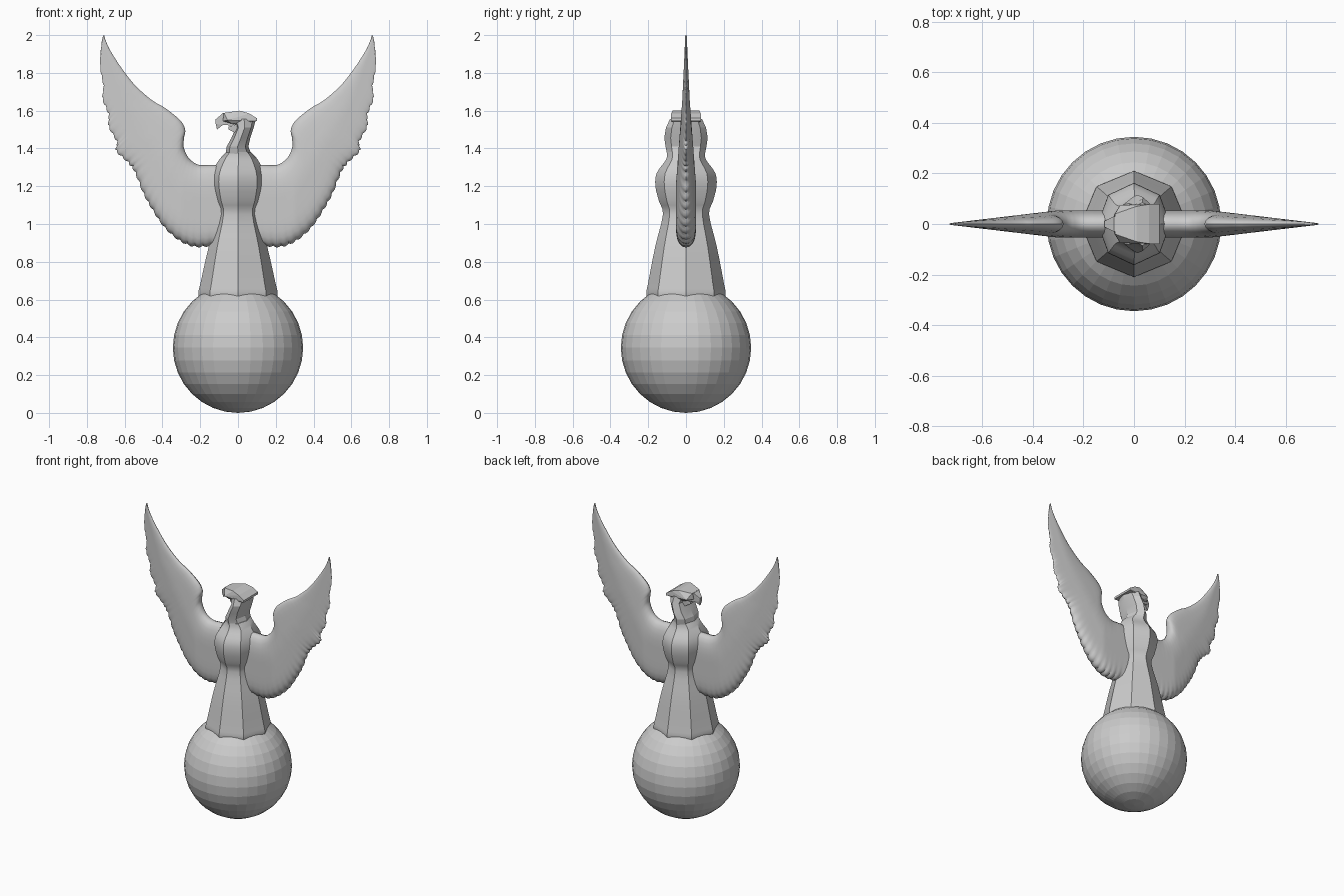
import bpy, bmesh, math
from mathutils import Vector

if "Cube" in bpy.data.objects:
    bpy.data.objects.remove(bpy.data.objects["Cube"])


def smooth_rows(rows, steps):
    """Catmull-Rom interpolation through rows of numbers."""
    pts = [Vector(r) for r in rows]
    out = []
    for i in range(len(pts) - 1):
        p0, p1 = pts[max(i - 1, 0)], pts[i]
        p2, p3 = pts[i + 1], pts[min(i + 2, len(pts) - 1)]
        for k in range(steps):
            t = k / steps
            out.append(0.5 * (2 * p1 + (p2 - p0) * t + (2 * p0 - 5 * p1 + 4 * p2 - p3) * t ** 2
                              + (3 * p1 - p0 - 3 * p2 + p3) * t ** 3))
    return out + [pts[-1]]


def make_object(name, bm, angle=None):
    bmesh.ops.recalc_face_normals(bm, faces=bm.faces)
    mesh = bpy.data.meshes.new(name)
    bm.to_mesh(mesh)
    bm.free()
    ob = bpy.data.objects.new(name, mesh)
    bpy.context.collection.objects.link(ob)
    if angle:
        bpy.ops.object.select_all(action='DESELECT')
        ob.select_set(True)
        bpy.context.view_layer.objects.active = ob
        bpy.ops.object.shade_smooth_by_angle(angle=math.radians(angle))
    return ob


def loft(name, rings, angle=None):
    bm = bmesh.new()
    loops = [[bm.verts.new(p) for p in ring] for ring in rings]
    n = len(loops[0])
    for a, b in zip(loops, loops[1:]):
        for i in range(n):
            j = (i + 1) % n
            bm.faces.new((a[i], a[j], b[j], b[i]))
    bm.faces.new(loops[0])
    bm.faces.new(loops[-1])
    return make_object(name, bm, angle)


def hull(name, points):
    """Faceted convex solid, points given for the +y half."""
    bm = bmesh.new()
    for x, y, z in points:
        bm.verts.new((x, y, z))
        bm.verts.new((x, -y, z))
    res = bmesh.ops.convex_hull(bm, input=bm.verts)
    bmesh.ops.delete(bm, geom=[v for v in res['geom_interior'] if isinstance(v, bmesh.types.BMVert)],
                     context='VERTS')
    return make_object(name, bm)


def octagon(x0, x1, ry, z):
    c, rx = (x0 + x1) / 2, (x1 - x0) / 2
    return [(c + rx * math.cos(k * math.pi / 4), ry * math.sin(k * math.pi / 4), z) for k in range(8)]


# ball base
bm = bmesh.new()
bmesh.ops.create_uvsphere(bm, u_segments=32, v_segments=16, radius=0.345)
bmesh.ops.translate(bm, verts=bm.verts, vec=(0, 0, 0.345))
make_object("ball_base", bm)

# eight-sided body: x left, x right, y radius, z
body = [(-.19, .19, .19, .56), (-.21, .21, .21, .625), (-.198, .198, .2, .69), (-.155, .155, .163, .88),
        (-.108, .108, .122, 1.05), (-.125, .125, .143, 1.12), (-.143, .143, .162, 1.2),
        (-.138, .138, .155, 1.27), (-.1, .105, .106, 1.34), (-.063, .07, .1, 1.38)]
loft("body", [octagon(*r) for r in smooth_rows(body, 3)], 30)

# neck and face, leaning back
neck = [(-.066, .07, .1, 1.37), (-.06, .055, .108, 1.41), (-.035, .065, .115, 1.455),
        (-.012, .083, .106, 1.51), (-.03, .095, .085, 1.555)]
loft("neck", [octagon(*r) for r in neck], 20)

# flat crown with overhanging brow
hull("crown", [(.1, .08, 1.56), (.1, .08, 1.545), (.06, .078, 1.585), (.01, .07, 1.6),
               (-.075, .04, 1.588), (-.055, .075, 1.55), (-.08, .035, 1.545), (-.03, .06, 1.53)])

# hooked beak: upper part and downward tip
hull("beak", [(-.08, .03, 1.588), (-.116, .012, 1.555), (-.118, .012, 1.54), (-.08, .025, 1.525),
              (-.02, .04, 1.52), (-.02, .04, 1.58)])
hull("beak_tip", [(-.118, .012, 1.555), (-.118, .01, 1.53), (-.111, .004, 1.5), (-.08, .018, 1.525),
                  (-.08, .018, 1.555)])

# lower jaw
hull("lower_jaw", [(-.05, .02, 1.515), (-.05, .02, 1.5), (-.01, .04, 1.48), (.0, .05, 1.53)])

# wing stations: leading edge x, z and trailing edge x, z
stations = [(.05, 1.30, .05, .90), (.12, 1.312, .143, .89), (.2, 1.312, .228, .886),
            (.24, 1.33, .307, .917), (.268, 1.36, .386, .986), (.288, 1.41, .447, 1.076),
            (.285, 1.46, .497, 1.166), (.28, 1.5, .54, 1.275), (.307, 1.55, .578, 1.33),
            (.386, 1.614, .64, 1.39), (.44, 1.645, .638, 1.44), (.49, 1.683, .68, 1.52),
            (.55, 1.74, .682, 1.585), (.598, 1.80, .713, 1.667), (.64, 1.86, .71, 1.735),
            (.677, 1.92, .728, 1.84), (.70, 1.97, .722, 1.947), (.708, 1.998, .714, 1.998)]
STEPS, CHORD = 8, 14


def half_thickness(x, z):
    by_x = .054 - .051 * max(0, x - .3) / .43
    by_z = .054 if z < 1.2 else .054 - .034 * (z - 1.2) / .45 if z < 1.65 else .02 - .016 * (z - 1.65) / .35
    return max(.003, min(by_x, by_z))


rings = []
for i, (ax, az, bx, bz) in enumerate(smooth_rows(stations, STEPS)):
    a, b = Vector((ax, 0, az)), Vector((bx, 0, bz))
    # feather scallops along the trailing edge
    ripple = abs(math.sin(math.pi * i / STEPS * 2))
    fade = min(1, (len(stations) - 1 - i / STEPS) / 3)
    b += (b - a).normalized() * .009 * ripple * fade
    upper, lower = [], []
    for k in range(CHORD + 1):
        t = (1 - math.cos(math.pi * k / CHORD)) / 2
        p = a.lerp(b, t)
        h = half_thickness(p.x, p.z) * math.sqrt(max(0, 1 - abs(2 * t - 1) ** 6))
        upper.append(p + Vector((0, h, 0)))
        if 0 < k < CHORD:
            lower.append(p - Vector((0, h, 0)))
    rings.append(upper + lower[::-1])
wings = loft("wings", rings, 40)
wings.modifiers.new("mirror", 'MIRROR').use_axis[0] = True
